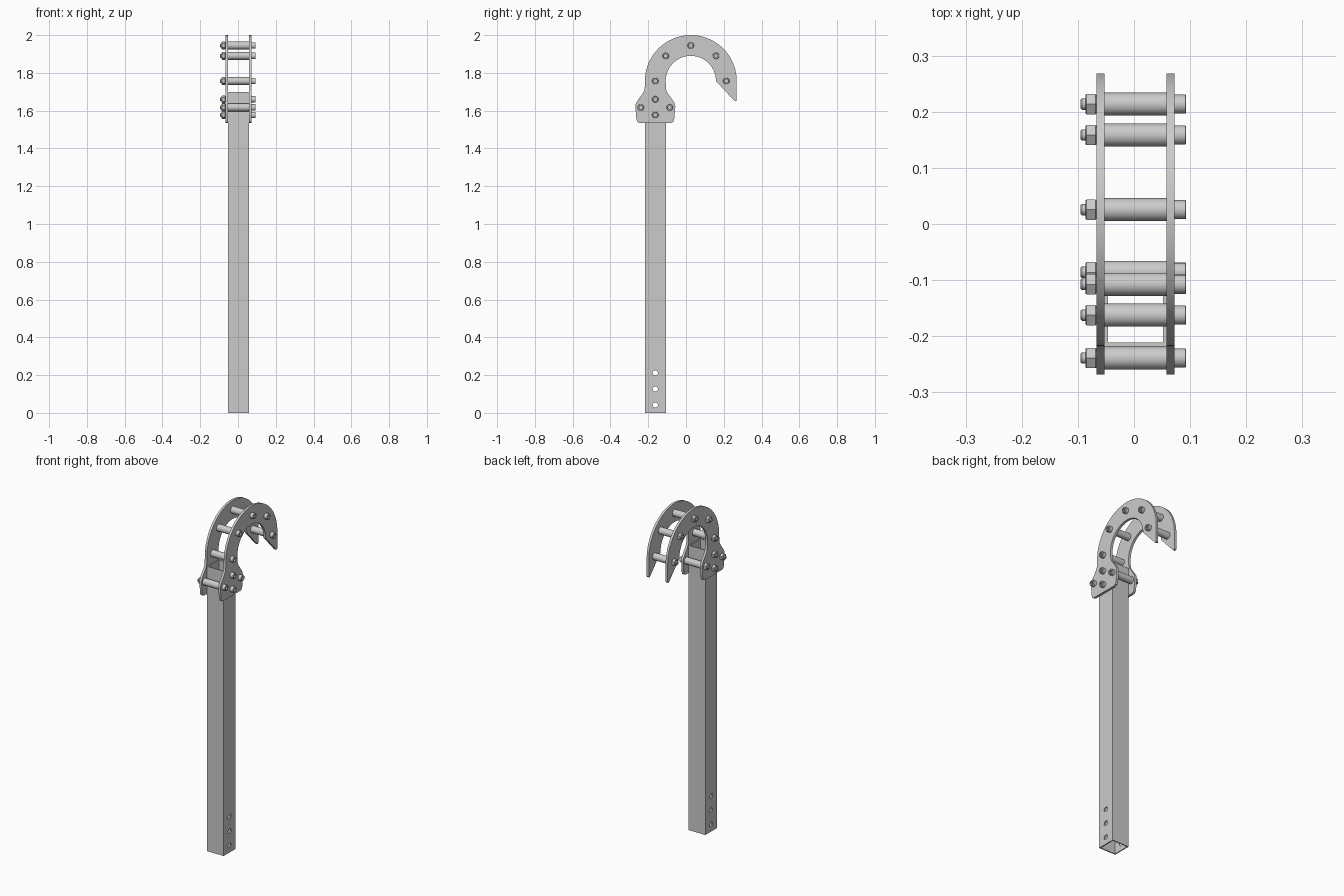
import bpy, bmesh
from math import pi, sin, cos, radians

if "Cube" in bpy.data.objects:
    bpy.data.objects.remove(bpy.data.objects["Cube"])

CX = 0.0025            # mid plane between the two plates
POST_Y = -0.1625       # post axis
HOOK_Y, HOOK_Z = 0.0255, 1.757   # hook arc centre


def add_object(name, bm):
    bmesh.ops.recalc_face_normals(bm, faces=bm.faces)
    me = bpy.data.meshes.new(name)
    bm.to_mesh(me)
    bm.free()
    ob = bpy.data.objects.new(name, me)
    bpy.context.collection.objects.link(ob)
    return ob


def loft_x(name, rings, n=24):
    """Loft rings (x, radius, is_hex) along x; hex rings use the flat-to-flat radius."""
    bm = bmesh.new()
    loops = []
    for x, r, is_hex in rings:
        loop = []
        for i in range(n):
            a = 2 * pi * i / n
            k = r / cos(a % (pi / 3) - pi / 6) if is_hex else r
            loop.append(bm.verts.new((x, k * sin(a), k * cos(a))))
        loops.append(loop)
    for p, q in zip(loops, loops[1:]):
        for i in range(n):
            j = (i + 1) % n
            bm.faces.new((p[i], p[j], q[j], q[i]))
    bm.faces.new(loops[0])
    bm.faces.new(loops[-1])
    return add_object(name, bm)


def box(name, center, size):
    bm = bmesh.new()
    bmesh.ops.create_cube(bm, size=1)
    for v in bm.verts:
        v.co = [c + s * k for c, s, k in zip(center, size, v.co)]
    return add_object(name, bm)


def cut(target, cutter):
    mod = target.modifiers.new("cut", 'BOOLEAN')
    mod.operation = 'DIFFERENCE'
    mod.solver = 'EXACT'
    mod.object = cutter
    bpy.context.view_layer.objects.active = target
    bpy.ops.object.modifier_apply(modifier=mod.name)
    bpy.data.objects.remove(cutter)


# Hollow square post with three cross holes near the foot
post = box("post", (CX, POST_Y, 0.85), (0.111, 0.111, 1.70))
cut(post, box("bore", (CX, POST_Y, 0.85), (0.098, 0.098, 1.9)))
for z in (0.042, 0.127, 0.212):
    drill = loft_x("drill", [(-0.2, 0.014, False), (0.2, 0.014, False)])
    drill.location = (0, POST_Y, z)
    cut(post, drill)

# Hook plate outline: outer arc, pointed tip, inner arc, flared foot
def arc(r, start, end, n=40):
    return [(HOOK_Y + r * cos(radians(start + (end - start) * i / n)),
             HOOK_Z + r * sin(radians(start + (end - start) * i / n))) for i in range(n + 1)]

foot = [(0.056, 1.722), (0.0585, 1.706), (0.066, 1.692), (0.095, 1.652), (0.103, 1.638),
        (0.106, 1.622), (0.1, 1.555), (0.095, 1.541), (0.083, 1.535)]
outline = arc(0.243, 180, 0)
outline += [(0.2685, 1.655), (0.264, 1.65), (0.256, 1.652)]
outline += arc(0.133, 0, 180)
outline += [(POST_Y + w, z) for w, z in foot]
outline += [(POST_Y - w, z) for w, z in reversed(foot)]

for name, x0, x1 in (("left_hook_plate", -0.067, -0.053), ("right_hook_plate", 0.058, 0.072)):
    bm = bmesh.new()
    face = bm.faces.new([bm.verts.new((x0, y, z)) for y, z in outline])
    ext = bmesh.ops.extrude_face_region(bm, geom=[face])
    moved = [g for g in ext["geom"] if isinstance(g, bmesh.types.BMVert)]
    bmesh.ops.translate(bm, verts=moved, vec=(x1 - x0, 0, 0))
    add_object(name, bm)

# Fastener parts: socket-head bolt, chamfered hex nut, spacer sleeve
bolt = loft_x("bolt", [
    (-0.095, 0.008, False), (-0.093, 0.010, False), (0.070, 0.010, False),
    (0.070, 0.0170, False), (0.0915, 0.0170, False), (0.093, 0.0155, False),
    (0.093, 0.0085, True), (0.082, 0.0085, True)])
nut = loft_x("nut", [
    (-0.0865, 0.0165, False), (-0.0845, 0.0180, True),
    (-0.0690, 0.0180, True), (-0.0670, 0.0165, False)])
spacer = loft_x("spacer", [(-0.0535, 0.0205, False), (0.0585, 0.0205, False)], 32)

# Bolt positions: five round the hook arc, four on the foot
d = 0.188
spots = [(HOOK_Y + d * cos(radians(a)), HOOK_Z + d * sin(radians(a)), True)
         for a in (0, 45, 90, 135, 180)]
spots += [(POST_Y - 0.0765, 1.617, True), (POST_Y + 0.0765, 1.617, True),
          (POST_Y, 1.66, False), (POST_Y, 1.577, False)]
for i, (y, z, has_spacer) in enumerate(spots):
    for part in (bolt, nut, spacer):
        if part is spacer and not has_spacer:
            continue      # these bolts pass through the post
        ob = part
        if i:
            ob = part.copy()
            bpy.context.collection.objects.link(ob)
        ob.location = (0, y, z)

# Smooth the round surfaces, keep hard edges
for ob in bpy.context.collection.objects:
    ob.select_set(True)
bpy.context.view_layer.objects.active = post
bpy.ops.object.shade_smooth_by_angle(angle=radians(25))
